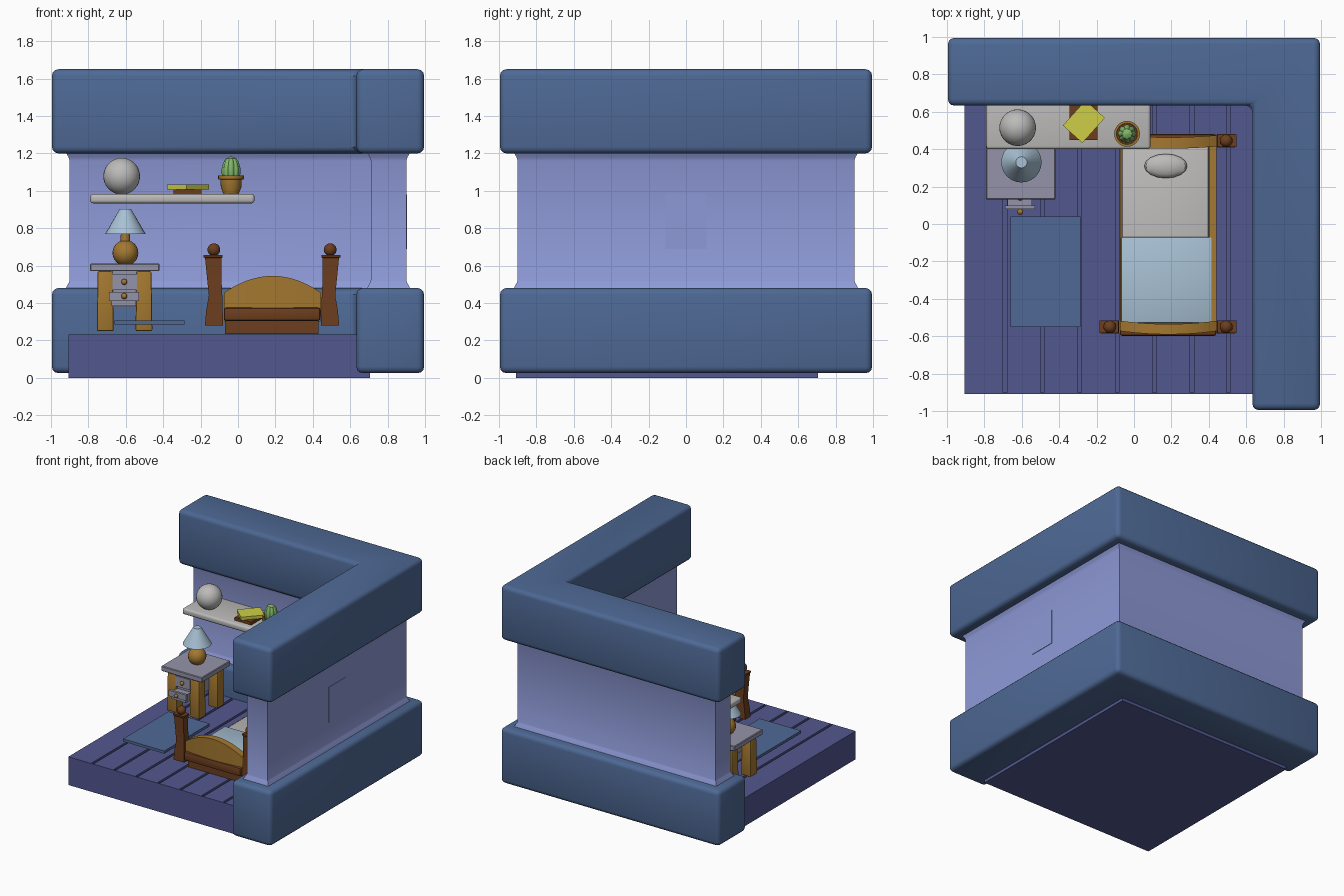
import bpy, bmesh, math
from mathutils import Matrix, Vector

if "Cube" in bpy.data.objects:
    bpy.data.objects.remove(bpy.data.objects["Cube"])


def material(name, r, g, b):
    lin = [((c / 255 + 0.055) / 1.055) ** 2.4 for c in (r, g, b)]
    m = bpy.data.materials.new(name)
    m.diffuse_color = (*lin, 1)
    m.use_nodes = True
    m.node_tree.nodes["Principled BSDF"].inputs["Base Color"].default_value = m.diffuse_color
    return m


BLUE = material("slate blue", 78, 105, 149)
LAVENDER = material("lavender", 142, 154, 215)
INDIGO = material("indigo", 82, 87, 143)
OAK = material("oak", 164, 120, 48)
BROWN = material("dark brown", 108, 62, 30)
GREY = material("pale grey", 188, 187, 186)
LILAC = material("lilac grey", 148, 148, 170)
SKY = material("pale blue", 168, 193, 212)
YELLOW = material("yellow", 205, 207, 70)
GREEN = material("cactus green", 128, 182, 104)


def finish(name, bm, mat, bevel=0, seg=2, rot=0, pivot=(0, 0, 0), smooth=True):
    bmesh.ops.recalc_face_normals(bm, faces=bm.faces)
    if bevel:
        bmesh.ops.bevel(bm, geom=bm.edges[:], offset=bevel, segments=seg,
                        profile=0.5, affect='EDGES', clamp_overlap=True)
    if rot:
        bmesh.ops.rotate(bm, verts=bm.verts, cent=pivot, matrix=Matrix.Rotation(rot, 3, 'Z'))
    me = bpy.data.meshes.new(name)
    bm.to_mesh(me)
    bm.free()
    me.materials.append(mat)
    if smooth:
        for p in me.polygons:
            p.use_smooth = True
        me.set_sharp_from_angle(angle=math.radians(32))
    ob = bpy.data.objects.new(name, me)
    bpy.context.collection.objects.link(ob)
    return ob


def loft(name, rings, mat, **kw):
    """Skin a list of equal-length point rings and cap both ends."""
    bm = bmesh.new()
    vs = [[bm.verts.new(p) for p in r] for r in rings]
    n = len(vs[0])
    for a, b in zip(vs, vs[1:]):
        for i in range(n):
            bm.faces.new((a[i], a[(i + 1) % n], b[(i + 1) % n], b[i]))
    bm.faces.new(vs[0][::-1])
    bm.faces.new(vs[-1])
    return finish(name, bm, mat, **kw)


def rect(x0, x1, y0, y1, z):
    return [(x0, y0, z), (x1, y0, z), (x1, y1, z), (x0, y1, z)]


def box(name, x0, x1, y0, y1, z0, z1, mat, **kw):
    return loft(name, [rect(x0, x1, y0, y1, z0), rect(x0, x1, y0, y1, z1)], mat, **kw)


def lathe(name, x, y, profile, mat, n=24, ribs=0):
    rings = []
    for r, z in profile:
        ring = []
        for i in range(n):
            a = 2 * math.pi * i / n
            k = r * (1 - 0.14 + 0.14 * abs(math.cos(a * ribs / 2))) if ribs else r
            ring.append((x + k * math.cos(a), y + k * math.sin(a), z))
        rings.append(ring)
    return loft(name, rings, mat)


def ball(name, x, y, z, r, mat, u=20, v=12, scale=(1, 1, 1)):
    bm = bmesh.new()
    bmesh.ops.create_uvsphere(bm, u_segments=u, v_segments=v, radius=r)
    for p in bm.verts:
        p.co = Vector((p.co.x * scale[0] + x, p.co.y * scale[1] + y, p.co.z * scale[2] + z))
    return finish(name, bm, mat)


def ell(o, i, z):
    return [(-o, i, z), (i, i, z), (i, -o, z), (o, -o, z), (o, o, z), (-o, o, z)]


# Room walls: thin core with flared ends, thick rounded bands below and above
loft("wall_core", [ell(.90 + e, .71 - e, z) for e, z in
     ((.03, .45), (.02, .48), (.004, .51), (0, .52), (0, 1.16), (.006, 1.18), (.03, 1.22))],
     LAVENDER)
loft("lower_band", [ell(.995, .633, .025), ell(.995, .633, .48)], BLUE, bevel=.035, seg=3)
loft("upper_band", [ell(.995, .633, 1.2), ell(.995, .633, 1.65)], BLUE, bevel=.035, seg=3)
box("wall_panel", .90, .904, -.11, .11, .69, .98, LAVENDER)

# Floor: slab, front board and separate planks
box("floor_base", -.905, .705, -.905, .705, 0, .21, INDIGO)
box("floor_front_board", -.905, .705, -.91, -.90, 0, .232, INDIGO)
edges = [-.905, -.69, -.49, -.29, -.09, .11, .31, .505, .705]
for k, (a, b) in enumerate(zip(edges, edges[1:])):
    box(f"plank_{k}", a + (.01 if k else 0), b - .01, -.90, .70, .205, .232, INDIGO)
box("rug", -.66, -.285, -.55, .04, .285, .307, BLUE)

# Bed posts with finials
for sx in (-1, 1):
    for y in (-.55, .445):
        cx = .182 + sx * .31
        rings = []
        for off, w, d, z in ((0, .049, .035, .28), (-.002, .044, .033, .36),
                             (-.008, .036, .029, .44), (-.002, .038, .029, .52),
                             (.004, .044, .03, .64), (.005, .051, .034, .645),
                             (.005, .051, .034, .657)):
            c = cx + sx * off
            rings.append(rect(c - w, c + w, y - d, y + d, z))
        loft("bed_post", rings, BROWN)
        ball("bed_finial", cx + sx * .001, y, .685, .034, BROWN)


# Arched, bowed boards at foot and head
def arched_board(name, y, bow, thick):
    rings = []
    for i in range(17):
        t = -1 + i / 8
        k = 1 - t * t
        x, f, top = .185 + t * .26, y - bow * k, .455 + .09 * k
        rings.append([(x, f, .33), (x, f + thick, .33), (x, f + thick, top), (x, f, top)])
    loft(name, rings, OAK)


arched_board("footboard", -.572, .018, .055)
arched_board("headboard", .415, .012, .06)

# Bed frame, bedding
box("bed_base", -.07, .43, -.55, .44, .235, .31, BROWN)
box("foot_rail", -.075, .44, -.598, -.54, .305, .375, BROWN, bevel=.012)
box("head_rail", -.075, .44, .42, .48, .305, .375, BROWN, bevel=.012)
box("right_rail", .40, .44, -.53, .44, .30, .385, OAK)
box("left_rail", -.075, -.05, -.53, .44, .30, .36, OAK)
box("mattress", -.065, .40, -.53, .42, .29, .37, GREY, bevel=.012)
box("blanket", -.069, .416, -.53, -.07, .30, .388, SKY, bevel=.008)
ball("pillow", .17, .31, .385, .1, GREY, 16, 8, (1.15, .65, .35))

# Nightstand
box("nightstand_top", -.79, -.42, .13, .50, .57, .612, LILAC, bevel=.005, seg=1)
for x in (-.71, -.503):
    for y in (.195, .435):
        w, v = .04, .045
        loft("nightstand_leg", [rect(x - v, x + v, y - v, y + v, .25),
                                rect(x - w, x + w, y - w, y + w, .57)], OAK, bevel=.008)
box("nightstand_body", -.672, -.54, .17, .46, .38, .57, LILAC)
box("upper_drawer", -.672, -.54, .15, .20, .47, .555, LILAC)
box("lower_drawer_front", -.69, -.53, .08, .10, .412, .46, LILAC)
box("lower_drawer_tray", -.675, -.545, .10, .40, .385, .445, LILAC)
ball("upper_knob", -.608, .14, .513, .016, OAK, 12, 8)
ball("lower_knob", -.608, .065, .437, .016, OAK, 12, 8)

# Table lamp
ball("lamp_base", -.602, .33, .668, .069, OAK)
lathe("lamp_neck", -.602, .33, [(.026, .72), (.024, .80)], OAK, 16)
lathe("lamp_shade", -.602, .33, [(.108, .77), (.03, .903)], SKY)

# Shelf and ornaments
box("wall_shelf", -.79, .088, .40, .73, .933, .983, GREY, bevel=.016, seg=3)
ball("globe", -.622, .515, 1.078, .098, GREY, 28, 18)
box("brown_book", -.345, -.195, .45, .645, .98, 1.008, BROWN)
box("yellow_book", -.358, -.178, .477, .617, 1.006, 1.033, YELLOW,
    rot=math.radians(48), pivot=(-.268, .547, 0))
lathe("plant_pot", -.037, .482, [(.04, .98), (.055, 1.02), (.057, 1.06), (.069, 1.062),
                                 (.069, 1.082), (.057, 1.082), (.054, 1.07)], OAK)
lathe("pot_soil", -.037, .482, [(.055, 1.064), (.055, 1.074)], BROWN)
lathe("cactus", -.037, .482, [(.042, 1.06), (.05, 1.09), (.05, 1.12), (.042, 1.15),
                              (.028, 1.173), (.004, 1.184)], GREEN, 48, 8)
